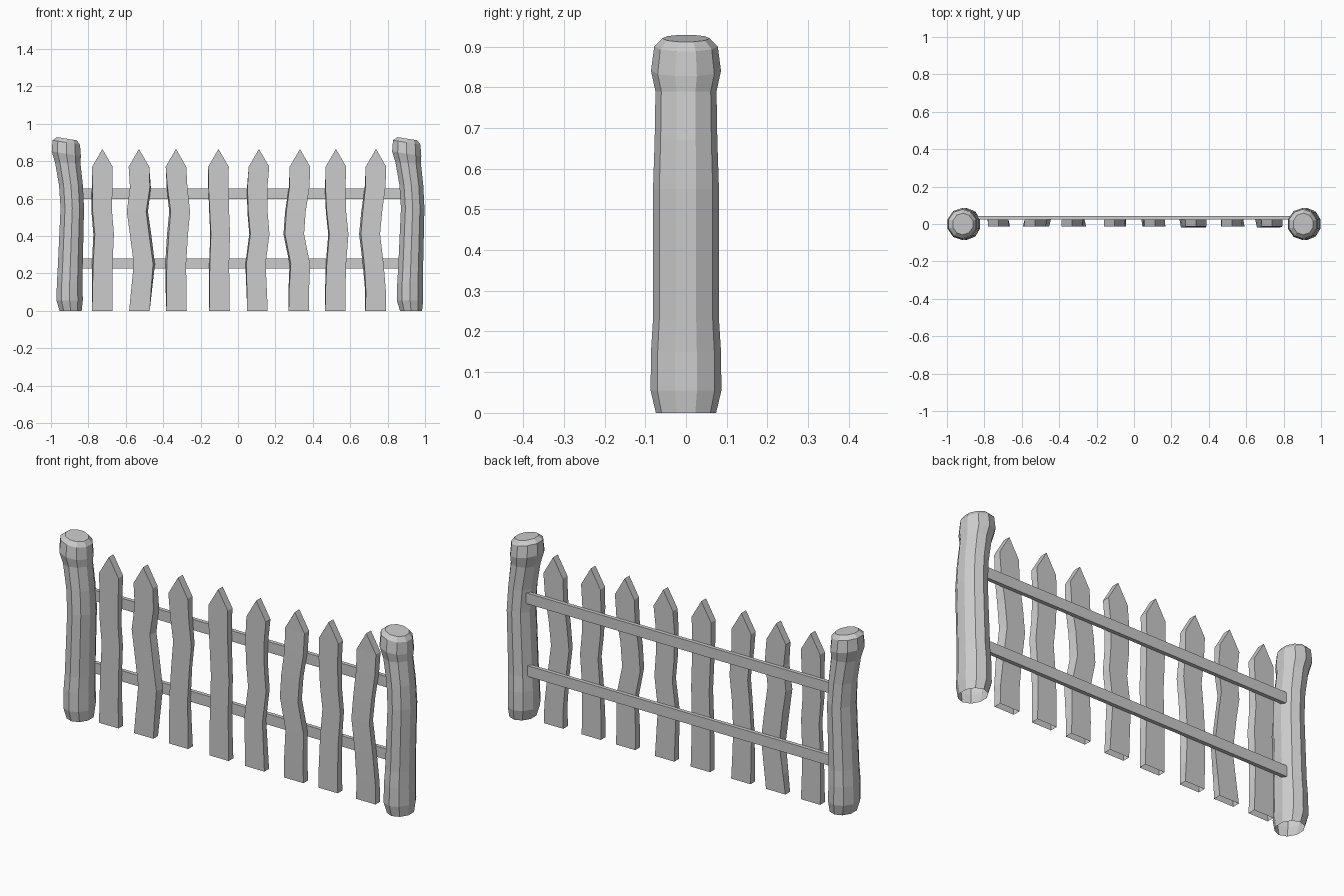
import bpy
import bmesh
import math

default_cube = bpy.data.objects.get("Cube")
if default_cube:
    bpy.data.objects.remove(default_cube, do_unlink=True)

wood = bpy.data.materials.new("grey_wood")
wood.use_nodes = True
grey = (0.6, 0.6, 0.6, 1)
wood.diffuse_color = grey
wood.node_tree.nodes["Principled BSDF"].inputs["Base Color"].default_value = grey


def finish(name, bm):
    """Turn a bmesh into a flat shaded object with the wood material."""
    bmesh.ops.recalc_face_normals(bm, faces=bm.faces)
    mesh = bpy.data.meshes.new(name)
    bm.to_mesh(mesh)
    bm.free()
    mesh.materials.append(wood)
    obj = bpy.data.objects.new(name, mesh)
    bpy.context.collection.objects.link(obj)
    return obj


def loft(name, rings, cap_top):
    """Skin a stack of equal rings, leaving the buried bottom open."""
    bm = bmesh.new()
    loops = [[bm.verts.new(point) for point in ring] for ring in rings]
    for low, high in zip(loops, loops[1:]):
        for i in range(len(low)):
            j = (i + 1) % len(low)
            bm.faces.new((low[i], low[j], high[j], high[i]))
    if cap_top:
        bm.faces.new(loops[-1])
    return finish(name, bm)


# Posts: crooked ten-sided logs; each ring is height, x shift, x radius, y radius
POST_RINGS = [
    (0, 0.005, 0.062, 0.074),
    (0.055, 0, 0.074, 0.087),
    (0.15, 0, 0.072, 0.086),
    (0.23, 0.003, 0.07, 0.081),
    (0.55, 0.014, 0.066, 0.081),
    (0.67, 0.007, 0.067, 0.077),
    (0.79, -0.01, 0.071, 0.075),
    (0.84, -0.018, 0.082, 0.086),
    (0.9, -0.018, 0.077, 0.078),
    (0.92, -0.015, 0.056, 0.058),
]
SIDES = 10


def post(name, x):
    rings = []
    for z, shift, rx, ry in POST_RINGS:
        slope = -0.16 if z > 0.8 else 0
        ring = []
        for i in range(SIDES):
            angle = math.tau * (i + 0.5) / SIDES
            dx = rx * math.cos(angle)
            ring.append((x + shift + dx, ry * math.sin(angle), z + slope * dx))
        rings.append(ring)
    return loft(name, rings, True)


post("right_post", -0.9)
post("left_post", 0.92)

# Pickets: base x, sideways twist of the back, front y, then the sway per level
LEVELS = [0, 0.1, 0.25, 0.41, 0.53, 0.66, 0.77]
PICKETS = [
    (-0.725, -0.008, -0.013, (0, 0, 0.5, 2, 0, 0, 0)),
    (-0.527, 0.012, -0.014, (0, 1.5, 4, 0, -3, 0.5, -0.5)),
    (-0.329, -0.01, -0.013, (0, 0, 0, 2, 4, 1, -0.5)),
    (-0.099, -0.004, -0.013, (0, 0, 0, 1, 0, -1, -1)),
    (0.104, -0.006, -0.013, (0, -0.5, -1.5, 2.5, 0.5, 0, 1.5)),
    (0.326, -0.008, -0.019, (0, 0, 1.5, -4.5, -3, 0.5, 1)),
    (0.521, -0.006, -0.013, (0, 0, 1, 3.5, 1, 0, 0.5)),
    (0.735, -0.01, -0.019, (0, 0.5, -1.5, -5, -3, 0, 0.5)),
]
BACK_Y = 0.025
SWAY = 0.0053


def picket(name, x, twist, front_y, sways):
    rings = []
    for z, sway in zip(LEVELS, sways):
        bend = math.sin(math.pi * z / LEVELS[-1])
        half = 0.055 - 0.004 * bend
        cx = x + sway * SWAY
        back = cx + twist * bend
        y = -0.013 + (front_y + 0.013) * bend
        rings.append([(cx - half, y, z), (cx + half, y, z),
                      (back + half, BACK_Y, z), (back - half, BACK_Y, z)])
    obj = loft(name, rings, False)

    # Pointed tip: a ridge joining the top ring front to back
    bm = bmesh.new()
    bm.from_mesh(obj.data)
    bm.verts.ensure_lookup_table()
    fl, fr, br, bl = bm.verts[-4:]
    tip_front = bm.verts.new((cx, -0.013, 0.865))
    tip_back = bm.verts.new((cx, BACK_Y, 0.865))
    for corners in ((fl, fr, tip_front), (br, bl, tip_back),
                    (fr, br, tip_back, tip_front), (bl, fl, tip_front, tip_back)):
        bm.faces.new(corners)
    bmesh.ops.recalc_face_normals(bm, faces=bm.faces)
    bm.to_mesh(obj.data)
    bm.free()


for number, data in enumerate(PICKETS, 1):
    picket(f"picket_{number}", *data)

# Rails: two plain boards behind the pickets, ending inside the posts
for name, z in (("lower_rail", 0.253), ("upper_rail", 0.625)):
    bm = bmesh.new()
    bmesh.ops.create_cube(bm, size=1)
    bmesh.ops.scale(bm, vec=(1.76, 0.02, 0.055), verts=bm.verts)
    bmesh.ops.translate(bm, vec=(0, 0.034, z), verts=bm.verts)
    finish(name, bm)
